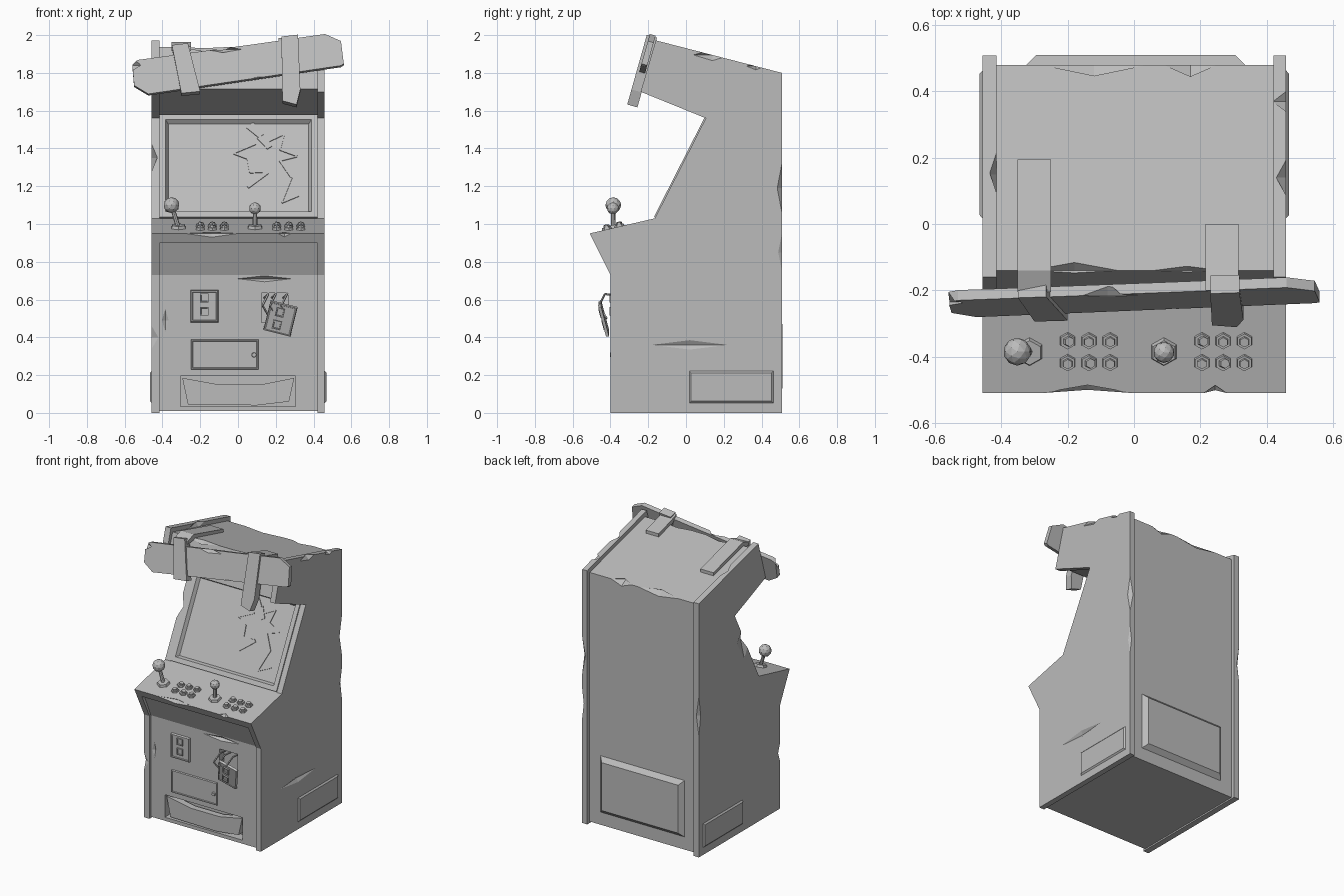
import bpy, bmesh, math
from mathutils import Matrix, Vector

cube = bpy.data.objects.get("Cube")
if cube:
    bpy.data.objects.remove(cube, do_unlink=True)

grey = bpy.data.materials.new("light grey")
grey.use_nodes = True
grey.diffuse_color = (0.5, 0.5, 0.5, 1)
grey.node_tree.nodes["Principled BSDF"].inputs["Base Color"].default_value = (0.5, 0.5, 0.5, 1)


def finish(name, bm):
    bmesh.ops.recalc_face_normals(bm, faces=bm.faces)
    mesh = bpy.data.meshes.new(name)
    bm.to_mesh(mesh)
    bm.free()
    mesh.materials.append(grey)
    obj = bpy.data.objects.new(name, mesh)
    bpy.context.collection.objects.link(obj)
    return obj


def frame(origin, right, up):
    """Matrix of a working plane: x is right, y is up, z points outward."""
    r, u = Vector(right).normalized(), Vector(up).normalized()
    m = Matrix((r, u, r.cross(u))).transposed().to_4x4()
    m.translation = origin
    return m


def extrude(name, pts, lo, hi, m):
    """Extrude an outline along the outward axis of a plane."""
    bm = bmesh.new()
    face = bm.faces.new([bm.verts.new((a, b, lo)) for a, b in pts])
    new = bmesh.ops.extrude_face_region(bm, geom=[face])["geom"]
    bmesh.ops.translate(bm, vec=(0, 0, hi - lo), verts=[v for v in new if isinstance(v, bmesh.types.BMVert)])
    bm.transform(m)
    return finish(name, bm)


def plate(name, m, w, h, depth, taper=0.0, rim=0.0, slope=0.0, recess=0.0):
    """Raised plate with chamfered sides and an optional recessed middle."""
    bm = bmesh.new()
    bmesh.ops.create_cube(bm, size=1, matrix=Matrix.Translation((0, 0, depth / 2)) @ Matrix.Diagonal((w, h, depth, 1)))
    top = max(bm.faces, key=lambda f: f.calc_center_median().z)
    for v in top.verts:
        v.co.x -= math.copysign(taper, v.co.x)
        v.co.y -= math.copysign(taper, v.co.y)
    if rim:
        bmesh.ops.inset_region(bm, faces=[top], thickness=rim)
        bmesh.ops.inset_region(bm, faces=[top], thickness=slope)
        bmesh.ops.translate(bm, vec=(0, 0, -recess), verts=top.verts)
    bm.transform(m)
    return finish(name, bm)


def rod(name, a, b, r1, r2, sides):
    a, b = Vector(a), Vector(b)
    bm = bmesh.new()
    turn = (b - a).to_track_quat('Z', 'Y').to_matrix().to_4x4()
    bmesh.ops.create_cone(bm, cap_ends=True, segments=sides, radius1=r1, radius2=r2, depth=(b - a).length,
                          matrix=Matrix.Translation((a + b) / 2) @ turn)
    return finish(name, bm)


def carve(obj, dents=(), boxes=()):
    """Cut diamond shaped dents and box shaped openings."""
    bm = bmesh.new()
    for c, s in dents:
        bmesh.ops.create_uvsphere(bm, u_segments=4, v_segments=2, radius=1,
                                  matrix=Matrix.Translation(c) @ Matrix.Diagonal((*s, 1)))
    for c, s in boxes:
        bmesh.ops.create_cube(bm, size=1, matrix=Matrix.Translation(c) @ Matrix.Diagonal((*s, 1)))
    cutter = finish("cutter", bm)
    cutter.hide_render = True
    mod = obj.modifiers.new("cut", 'BOOLEAN')
    mod.operation, mod.solver, mod.object = 'DIFFERENCE', 'EXACT', cutter
    bpy.context.view_layer.update()
    mesh = bpy.data.meshes.new_from_object(obj.evaluated_get(bpy.context.evaluated_depsgraph_get()))
    obj.modifiers.clear()
    obj.data = mesh
    bpy.data.objects.remove(cutter, do_unlink=True)


X, Z = (1, 0, 0), (0, 0, 1)
side = frame((0, 0, 0), (0, 1, 0), Z)
L, R, L_IN, R_IN = -0.457, 0.459, -0.415, 0.42

# Side panels
outline = [(-0.4, 0), (0.508, 0), (0.508, 1.8), (-0.16, 1.972), (-0.24, 1.7), (0.105, 1.56),
           (-0.165, 1.03), (-0.51, 0.95), (-0.4, 0.73)]
left_panel = extrude("left_side_panel", outline, R_IN, R, side)
right_panel = extrude("right_side_panel", outline, L, L_IN, side)
carve(left_panel, [((R, 0.02, 0.36), (0.015, 0.2, 0.025)), ((R, 0.508, 1.19), (0.025, 0.025, 0.13)),
                   ((R, 0.14, 1.895), (0.03, 0.1, 0.03)), ((R, 0.37, 1.836), (0.04, 0.05, 0.02)),
                   ((R, 0.508, 0.85), (0.012, 0.02, 0.1))])
carve(right_panel, [((L, 0, 1.35), (0.03, 0.08, 0.13)), ((L_IN, 0.15, 1.89), (0.02, 0.12, 0.03)),
                    ((L, -0.4, 0.4), (0.035, 0.02, 0.06)), ((L, 0.508, 1.0), (0.02, 0.02, 0.14))])

# Cabinet body with openings and a battered roof edge
body = extrude("cabinet_body", [(-0.385, 0.01), (0.48, 0.01), (0.48, 1.778), (-0.14, 1.937), (-0.215, 1.715),
               (0.13, 1.575), (0.17, 1.575), (-0.1, 1.03), (-0.1, 0.96), (-0.47, 0.92), (-0.385, 0.73)],
               L_IN, R_IN, side)
carve(body,
      [((0.14, -0.385, 0.71), (0.14, 0.02, 0.016)), ((-0.385, -0.385, 0.49), (0.018, 0.012, 0.06)),
       ((-0.18, -0.14, 1.937), (0.13, 0.03, 0.03)), ((0.16, -0.14, 1.937), (0.1, 0.015, 0.02)),
       ((-0.12, 0.48, 1.778), (0.16, 0.05, 0.025)), ((0.17, 0.48, 1.778), (0.08, 0.05, 0.03))],
      [((0.0, -0.385, 0.115), (0.61, 0.14, 0.16)), ((0.195, -0.385, 0.557), (0.14, 0.1, 0.155))])

# Control deck with chipped front edge
deck = extrude("control_deck", [(-0.51, 0.95), (-0.165, 1.03), (-0.09, 1.03), (-0.09, 0.9), (-0.485, 0.9)],
               L_IN, R_IN, side)
carve(deck, [((-0.14, -0.51, 0.95), (0.14, 0.03, 0.03)), ((0.245, -0.51, 0.95), (0.035, 0.03, 0.025))])

# Screen bezel and cracks
screen_up = (0, 0.27, 0.53)
rise = Vector(screen_up).normalized().z
screen = frame((0.0025, -0.005, 1.295), X, screen_up)
plate("screen_bezel", screen, 0.835, 0.61, 0.03, rim=0.045, slope=0.02, recess=0.024)
glass = screen @ Matrix.Translation((0, 0, 0.0055))


def crack(name, path, width):
    pts = [Vector((x, (z - 1.295) / rise)) for x, z in path]
    for i, (a, b) in enumerate(zip(pts, pts[1:])):
        n = (b - a).orthogonal().normalized() * width
        extrude(f"{name}_{i}", [a - n, b - n * 0.6, b + n * 0.6, a + n], 0, 0.006, glass)


crack("crack_upper", [(0.09, 1.42), (-0.025, 1.37), (0.05, 1.34), (0.06, 1.27), (0.15, 1.27)], 0.005)
crack("crack_lower", [(0.15, 1.43), (0.24, 1.47), (0.22, 1.39), (0.31, 1.355), (0.22, 1.33),
                      (0.28, 1.24), (0.23, 1.11), (0.32, 1.145)], 0.005)
crack("crack_shard_top", [(0.06, 1.52), (0.12, 1.46), (0.165, 1.4)], 0.025)
crack("crack_shard_low", [(0.15, 1.27), (0.05, 1.19)], 0.012)

# Joysticks and buttons
deck_up = (0, 0.345, 0.08)
deck_n = frame((0, 0, 0), X, deck_up).to_3x3().col[2]


def on_deck(x, y):
    return Vector((x, y, 0.95 + (y + 0.51) * 0.232))


for name, x, ball, size in (("right", -0.315, (-0.352, -0.385, 1.1), 0.042),
                            ("left", 0.09, (0.09, -0.387, 1.083), 0.032)):
    base = on_deck(x, -0.385)
    rod(name + "_joystick_base", base - deck_n * 0.01, base + deck_n * 0.016, 0.047, 0.038, 6)
    rod(name + "_joystick_stick", base, ball, 0.013, 0.011, 8)
    bm = bmesh.new()
    bmesh.ops.create_icosphere(bm, subdivisions=2, radius=size, matrix=Matrix.Translation(ball))
    finish(name + "_joystick_ball", bm)

for bank, x0 in (("right", -0.2), ("left", 0.205)):
    for i in range(6):
        p = on_deck(x0 + 0.064 * (i % 3), -0.352 - 0.066 * (i // 3))
        lean = deck_n + Vector((0.25, 0.1, 0)) * (i % 4 == 0)
        rod(f"{bank}_button_ring_{i}", p - deck_n * 0.005, p + deck_n * 0.012, 0.027, 0.024, 6)
        rod(f"{bank}_button_cap_{i}", p, p + lean * 0.023, 0.018, 0.015, 6)


# Coin door parts on the front
def front(x, z, y=-0.384):
    return frame((x, y, z), X, Z)


plate("coin_plate", front(-0.178, 0.565), 0.148, 0.172, 0.016, taper=0.004, rim=0.01, slope=0.003, recess=0.005)
for i, z in enumerate((0.608, 0.538)):
    plate(f"coin_slot_{i}", front(-0.178, z, -0.394), 0.046, 0.046, 0.01, rim=0.008, slope=0.002, recess=0.006)
plate("service_door", front(-0.07, 0.31), 0.36, 0.16, 0.012, taper=0.003, rim=0.008, slope=0.003, recess=0.005)
rod("door_lock", (0.085, -0.38, 0.307), (0.085, -0.402, 0.307), 0.015, 0.012, 8)

# Broken coin plate hanging on its wires
loose = frame((0.225, -0.428, 0.5), (0.97, 0, -0.242), (0.235, -0.25, 0.94))
plate("loose_coin_plate", loose, 0.148, 0.168, 0.016, taper=0.004, rim=0.008, slope=0.002, recess=0.003)
for i, v in enumerate((0.035, -0.035)):
    plate(f"loose_coin_slot_{i}", loose @ Matrix.Translation((-0.01, v, 0.01)), 0.046, 0.046, 0.012,
          rim=0.008, slope=0.002, recess=0.006)
for i, x in enumerate((0.14, 0.18, 0.24)):
    path = [(x, -0.34, 0.61), (x + 0.02, -0.43, 0.63), (x - 0.01, -0.46, 0.57), (x + 0.03, -0.42, 0.5)]
    for j, (a, b) in enumerate(zip(path, path[1:])):
        rod(f"wire_{i}_{j}", a, b, 0.006, 0.006, 5)

# Bent return tray
extrude("return_tray", [(-0.295, 0.185), (-0.265, 0.045), (0.1, 0.04), (0.27, 0.06), (0.298, 0.185),
                        (0.12, 0.15), (-0.1, 0.15)], -0.05, -0.005, front(0, 0))

# Side vents and rear hatch
plate("left_vent", frame((R, 0.24, 0.137), (0, 1, 0), Z), 0.445, 0.17, 0.009, taper=0.01)
plate("right_vent", frame((L, 0.24, 0.137), (0, -1, 0), Z), 0.445, 0.17, 0.009, taper=0.01)
plate("rear_hatch", frame((0.005, 0.48, 0.3), (-1, 0, 0), Z), 0.66, 0.4, 0.03, taper=0.03)

# Fallen sign board and its straps
sign_up = (0, 0.27, 0.96)
sign = frame((0, -0.205, 1.84), X, sign_up)
sign_rise = Vector(sign_up).normalized().z


def sign_piece(name, pts, lo, hi):
    return extrude(name, [(x, (z - 1.84) / sign_rise) for x, z in pts], lo, hi, sign)


board = sign_piece("sign_board", [(-0.56, 1.84), (-0.55, 1.725), (-0.475, 1.68), (0.545, 1.83), (0.56, 1.84),
                   (0.545, 1.96), (0.46, 1.997), (0.1, 1.945), (-0.53, 1.86)], 0, 0.032)
carve(board, [((-0.08, -0.215, 1.925), (0.1, 0.03, 0.02)), ((0.12, -0.27, 1.775), (0.12, 0.02, 0.015)),
              ((-0.56, -0.235, 1.84), (0.05, 0.03, 0.04))])


def roof(y):
    return 1.937 - (y + 0.14) * 0.2565


for name, x0, x1, back, top, pts in (
        ("right", -0.352, -0.25, 0.195, 1.94, [(-0.35, 1.935), (-0.3, 1.68), (-0.2, 1.69), (-0.265, 1.945)]),
        ("left", 0.215, 0.315, 0.0, 1.985, [(0.23, 1.98), (0.235, 1.64), (0.31, 1.62), (0.33, 1.7), (0.318, 1.99)])):
    sign_piece(name + "_strap_front", pts, -0.01, 0.046)
    front_y = -0.215 + (top - 1.84) * 0.1
    extrude(name + "_strap_top", [(back, roof(back) - 0.01), (back, roof(back) + 0.022), (-0.14, roof(-0.14) + 0.026),
            (front_y, top), (front_y, top - 0.025), (-0.13, roof(-0.13) - 0.01)], x0, x1, side)
